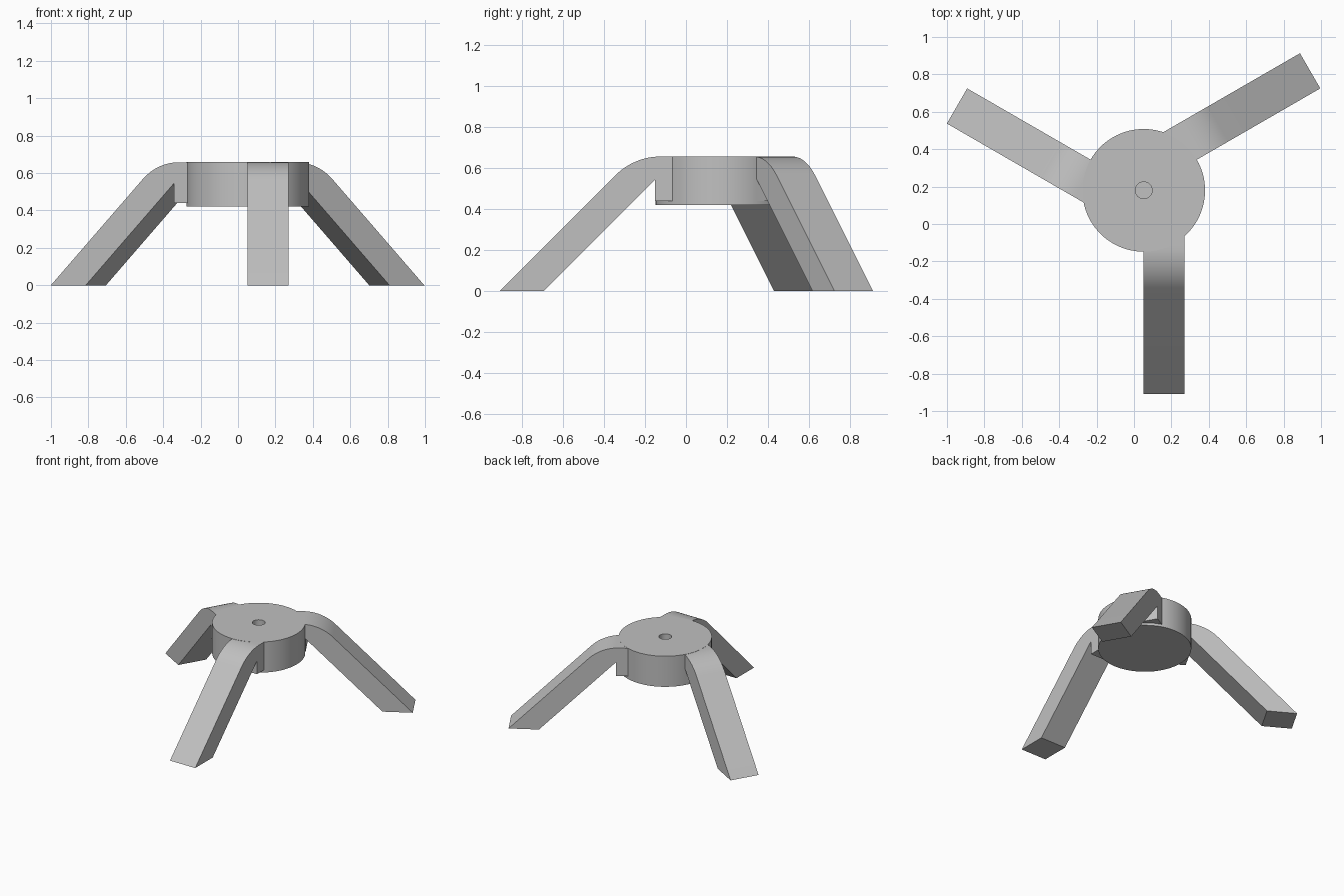
import bpy
import bmesh
import math
from mathutils import Matrix, Vector

cube = bpy.data.objects.get("Cube")
if cube:
    bpy.data.objects.remove(cube, do_unlink=True)

grey = bpy.data.materials.new("plain_grey")
grey.use_nodes = True
grey.diffuse_color = (0.53, 0.53, 0.53, 1)
grey.node_tree.nodes["Principled BSDF"].inputs["Base Color"].default_value = grey.diffuse_color

CENTER = Vector((0.052, 0.18, 0))
HUB_RADIUS = 0.328
TOP = 0.658


def finish(bm, name, transform):
    """Turn a bmesh into a smooth-by-angle object with the grey material."""
    bmesh.ops.recalc_face_normals(bm, faces=bm.faces)
    bm.transform(transform)
    mesh = bpy.data.meshes.new(name)
    bm.to_mesh(mesh)
    bm.free()
    mesh.materials.append(grey)
    obj = bpy.data.objects.new(name, mesh)
    bpy.context.collection.objects.link(obj)
    bpy.ops.object.select_all(action="DESELECT")
    obj.select_set(True)
    bpy.context.view_layer.objects.active = obj
    bpy.ops.object.shade_smooth_by_angle(angle=math.radians(30))
    return obj


# Round hub with a shallow blind hole, turned from a half profile
def make_hub():
    bm = bmesh.new()
    hole, floor, base = 0.045, 0.55, 0.42
    profile = [(0, base), (HUB_RADIUS, base), (HUB_RADIUS, TOP),
               (hole, TOP), (hole, floor), (0, floor)]
    verts = [bm.verts.new((r, 0, z)) for r, z in profile]
    edges = [bm.edges.new(pair) for pair in zip(verts, verts[1:])]
    bmesh.ops.spin(bm, geom=verts + edges, cent=(0, 0, 0), axis=(0, 0, 1),
                   angle=math.tau, steps=96)
    bmesh.ops.remove_doubles(bm, verts=bm.verts, dist=0.0001)
    finish(bm, "hub", Matrix.Translation(CENTER))


# Bent leg: side profile along +x, extruded sideways from the hub's centre line
def make_leg(name, degrees):
    top, reach, foot, width = TOP - 0.001, 1.09, 0.215, 0.217
    inner, block_base, bend = 0.14, 0.44, 0.31
    bend_start = reach - top - bend * math.tan(math.pi / 8)
    profile = [(inner, block_base), (inner, top)]
    for i in range(13):
        a = math.radians(45 * i / 12)
        profile.append((bend_start + bend * math.sin(a),
                        top - bend * (1 - math.cos(a))))
    knee = HUB_RADIUS + 0.003
    profile += [(reach, 0), (reach - foot, 0),
                (knee, reach - foot - knee), (knee, block_base)]
    bm = bmesh.new()
    face = bm.faces.new([bm.verts.new((x, 0, z)) for x, z in profile])
    side = bmesh.ops.extrude_face_region(bm, geom=[face], use_keep_orig=True)
    moved = [v for v in side["geom"] if isinstance(v, bmesh.types.BMVert)]
    bmesh.ops.translate(bm, verts=moved, vec=(0, width, 0))
    turn = Matrix.Rotation(math.radians(degrees), 4, "Z")
    finish(bm, name, Matrix.Translation(CENTER) @ turn)


make_hub()
for leg_name, heading in (("front_leg", -90), ("back_left_leg", 30),
                          ("back_right_leg", 150)):
    make_leg(leg_name, heading)
